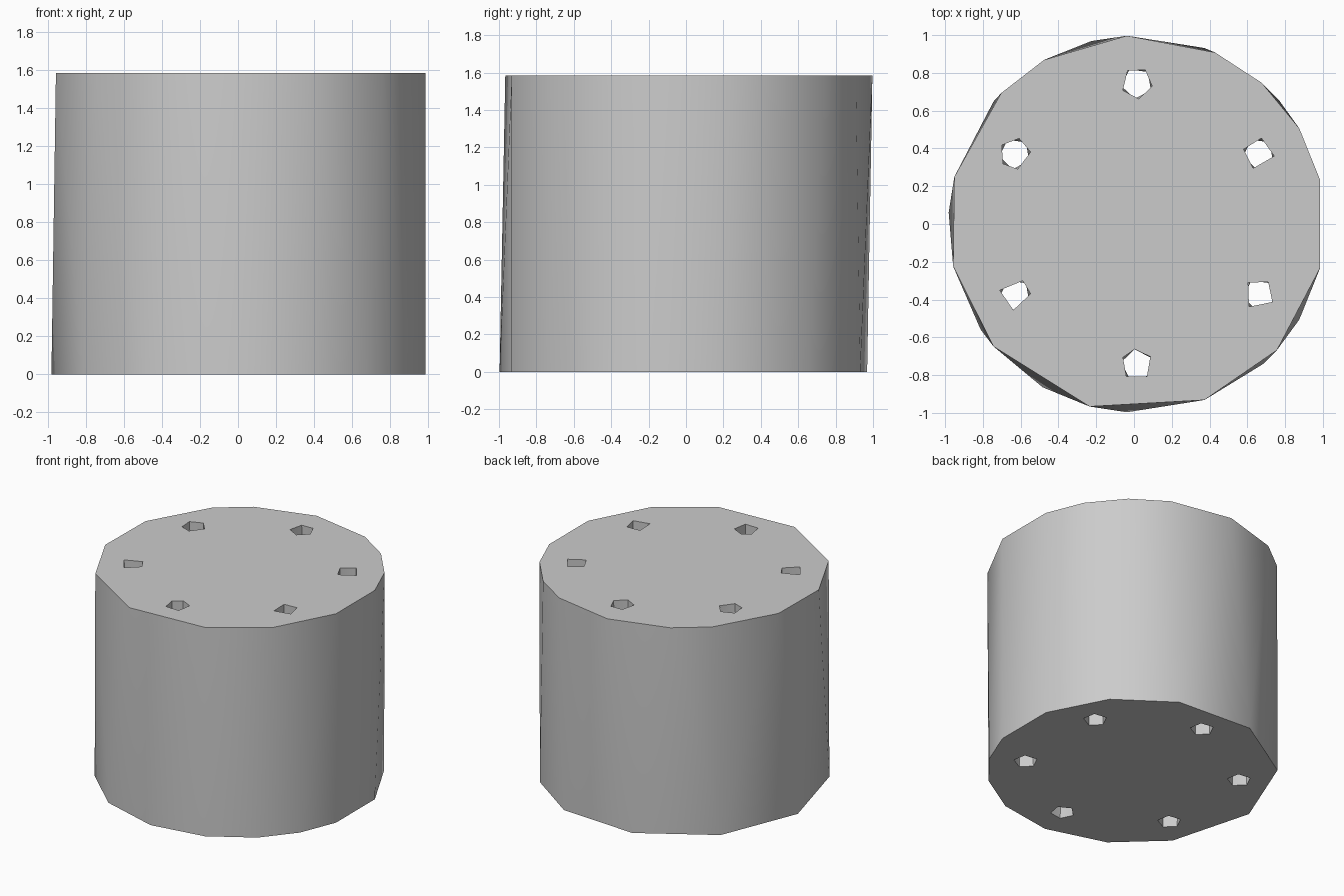
import bpy
import bmesh
from math import radians, cos, sin

HEIGHT = 1.585
CENTRE_X = 0.015

if "Cube" in bpy.data.objects:
    bpy.data.objects.remove(bpy.data.objects["Cube"], do_unlink=True)

grey = bpy.data.materials.new("plain_grey")
grey.use_nodes = True
grey.diffuse_color = (0.6, 0.6, 0.6, 1)
grey.node_tree.nodes["Principled BSDF"].inputs["Base Color"].default_value = (0.6, 0.6, 0.6, 1)


def irregular_prism(name, cx, cy, radius, low, high, z0, z1):
    """Solid between two rings whose corners sit at the given angles."""
    bm = bmesh.new()
    for angles, z in ((low, z0), (high, z1)):
        for a in angles:
            bm.verts.new((cx + radius * cos(radians(a)), cy + radius * sin(radians(a)), z))
    bmesh.ops.convex_hull(bm, input=bm.verts[:])
    # Merge the flat caps into single faces
    bmesh.ops.dissolve_limit(bm, angle_limit=radians(0.5), verts=bm.verts[:], edges=bm.edges[:])
    bmesh.ops.recalc_face_normals(bm, faces=bm.faces[:])
    mesh = bpy.data.meshes.new(name)
    bm.to_mesh(mesh)
    bm.free()
    mesh.materials.append(grey)
    ob = bpy.data.objects.new(name, mesh)
    bpy.context.collection.objects.link(ob)
    return ob


# Main drum, with unevenly spaced corners on its two rims
bottom_rim = (13.5, 41, 69, 104, 139.5, 176.5, 214, 240, 267, 291, 312, 329.5, 346.5)
top_rim = (13.5, 30.5, 48.5, 65.5, 93, 119.5, 136, 165.5, 193, 220.5, 255.5, 291, 318, 346.5)
drum = irregular_prism("drum", CENTRE_X, 0, 0.998, bottom_rim, top_rim, 0, HEIGHT)

# Six through holes: position angle -> corner angles at the top
hole_tops = {
    30: (164, 80, -9, -111),
    90: (126, 58, -11, -83, 207),
    150: (147, 75, 6, -80, 220),
    210: (165, 60, 2, 264),
    270: (152, 98, 31, -50, 228),
    330: (132, 53, -29, -128),
}
OVER = 0.01
for place, corners in hole_tops.items():
    start = 98 if place == 270 else 118
    pentagon = [start + 72 * i for i in range(5)]
    cutter = irregular_prism(
        "hole_cutter", CENTRE_X + 0.745 * cos(radians(place)), 0.745 * sin(radians(place)),
        0.083, pentagon, corners, -OVER, HEIGHT + OVER)
    cutter.hide_render = True
    cut = drum.modifiers.new("hole", "BOOLEAN")
    cut.operation = "DIFFERENCE"
    cut.solver = "EXACT"
    cut.object = cutter
    bpy.context.view_layer.objects.active = drum
    bpy.ops.object.modifier_apply(modifier=cut.name)
    bpy.data.objects.remove(cutter, do_unlink=True)

# Smooth wall, crisp rims and hole corners
bpy.ops.object.select_all(action="DESELECT")
drum.select_set(True)
bpy.context.view_layer.objects.active = drum
bpy.ops.object.shade_smooth_by_angle(angle=radians(35))
